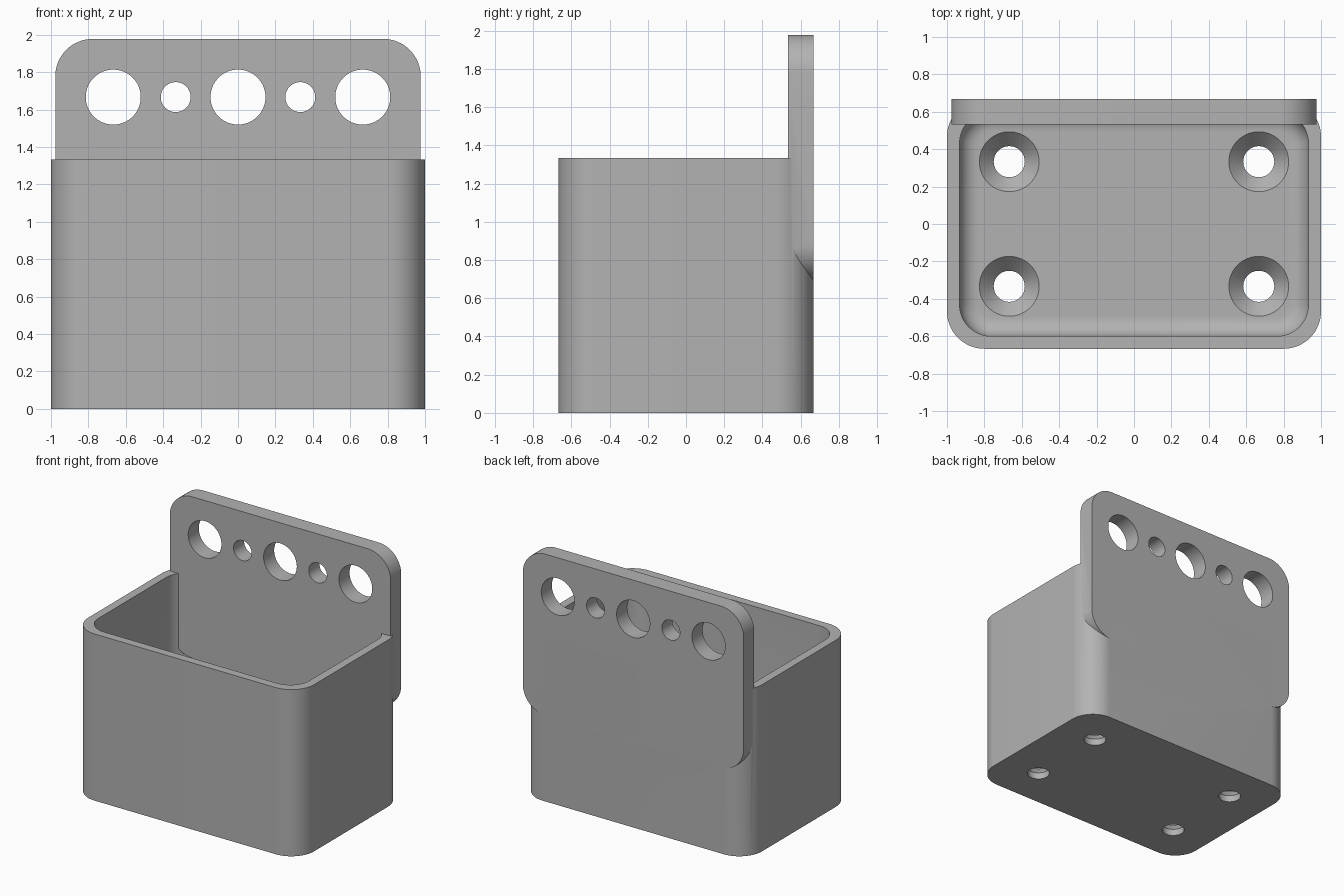
import bpy
from math import sin, cos, pi, radians

if "Cube" in bpy.data.objects:
    bpy.data.objects.remove(bpy.data.objects["Cube"], do_unlink=True)

grey = bpy.data.materials.new("plain grey")
grey.use_nodes = True
grey.diffuse_color = (0.45, 0.45, 0.45, 1)
grey.node_tree.nodes["Principled BSDF"].inputs["Base Color"].default_value = grey.diffuse_color


def rounded_rect(w, d, r, steps=16):
    """Outline of a rounded rectangle with half sizes w and d."""
    pts = []
    for i, (sx, sy) in enumerate([(1, 1), (-1, 1), (-1, -1), (1, -1)]):
        for k in range(steps + 1):
            a = (i + k / steps) * pi / 2
            pts.append((sx * (w - r) + r * cos(a), sy * (d - r) + r * sin(a)))
    return pts


def circle(r, n=64):
    return [(r * cos(2 * pi * k / n), r * sin(2 * pi * k / n)) for k in range(n)]


def loft(name, rings, place=lambda x, y, z: (x, y, z)):
    """Closed solid through (outline, height) rings of equal point count."""
    n = len(rings[0][0])
    verts = [place(x, y, z) for outline, z in rings for x, y in outline]
    faces = [list(range(n))[::-1], list(range(n * (len(rings) - 1), n * len(rings)))]
    for j in range(len(rings) - 1):
        for k in range(n):
            m = (k + 1) % n
            faces.append([j * n + k, j * n + m, (j + 1) * n + m, (j + 1) * n + k])
    mesh = bpy.data.meshes.new(name)
    mesh.from_pydata(verts, [], faces)
    mesh.materials.append(grey)
    obj = bpy.data.objects.new(name, mesh)
    bpy.context.collection.objects.link(obj)
    return obj


def combine(target, tool, operation):
    """Apply a boolean and remove the tool."""
    mod = target.modifiers.new("cut", "BOOLEAN")
    mod.operation, mod.solver, mod.object = operation, "EXACT", tool
    bpy.context.view_layer.objects.active = target
    bpy.ops.object.modifier_apply(modifier=mod.name)
    bpy.data.objects.remove(tool, do_unlink=True)


width, depth, height = 1.0, 0.667, 1.333
wall, floor, corner, fillet = 0.067, 0.133, 0.2, 0.1

# Box with rounded upright corners
holder = loft("wall_box", [(rounded_rect(width, depth, corner), z) for z in (0, height)])

# Pocket with a filleted floor
rings = []
for k in range(9):
    a = k / 8 * pi / 2
    inset = fillet * (1 - sin(a))
    rings.append((rounded_rect(width - wall - inset, depth - wall - inset, 0.17 - inset),
                  floor + fillet * (1 - cos(a))))
rings.append((rounded_rect(width - wall, depth - wall, 0.17), height + 0.2))
combine(holder, loft("pocket", rings), "DIFFERENCE")

# Mounting plate, standing upright at the back
plate = loft("plate", [(rounded_rect(0.977, 0.645, corner), t) for t in (-depth, -0.533)],
             lambda x, y, z: (x, -z, y + height))
combine(holder, plate, "UNION")

# Row of round holes through the plate
for x, r in ((0, 0.147), (0.667, 0.147), (-0.667, 0.147), (0.333, 0.08), (-0.333, 0.08)):
    hole = loft("plate_hole", [(circle(r), t) for t in (-0.8, -0.4)],
                lambda px, py, pz: (px + x, -pz, py + 1.667))
    combine(holder, hole, "DIFFERENCE")

# Countersunk screw holes in the floor
for x in (-0.667, 0.667):
    for y in (-0.333, 0.333):
        profile = ((0.083, -0.1), (0.083, 0.053), (0.16, floor), (0.16, floor + 0.02))
        screw = loft("screw_hole", [(circle(r), z) for r, z in profile],
                     lambda px, py, pz: (px + x, py + y, pz))
        combine(holder, screw, "DIFFERENCE")

bpy.ops.object.select_all(action="DESELECT")
holder.select_set(True)
bpy.context.view_layer.objects.active = holder
bpy.ops.object.shade_smooth_by_angle(angle=radians(30))
